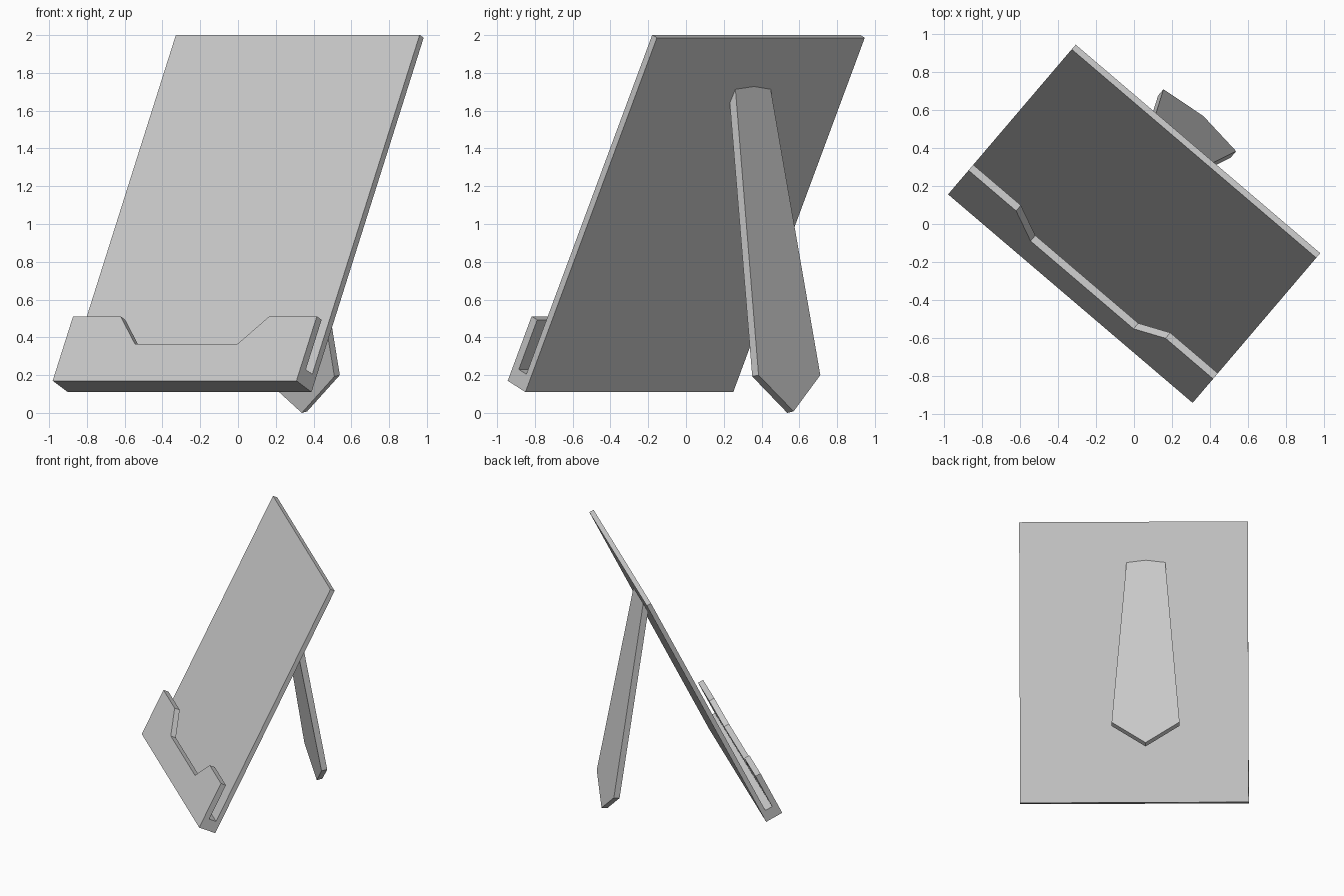
import bpy, bmesh
from math import radians
from mathutils import Matrix, Vector

if "Cube" in bpy.data.objects:
    bpy.data.objects.remove(bpy.data.objects["Cube"])

TURN = Matrix.Rotation(radians(-40.45), 4, 'Z')
TILT = Matrix.Rotation(radians(-26), 4, 'X')
# local frame of the sheet: x = width, y = towards the back, z = up the slope
SHEET = Matrix.Translation((-0.256, -0.300, 0.11)) @ TURN @ TILT


def loft(name, loop_a, loop_b, matrix):
    """Solid between two matching polygon loops."""
    bm = bmesh.new()
    a = [bm.verts.new(p) for p in loop_a]
    b = [bm.verts.new(p) for p in loop_b]
    bm.faces.new(a)
    bm.faces.new(b[::-1])
    for i in range(len(a)):
        j = (i + 1) % len(a)
        bm.faces.new((a[i], b[i], b[j], a[j]))
    bmesh.ops.recalc_face_normals(bm, faces=bm.faces)
    mesh = bpy.data.meshes.new(name)
    bm.to_mesh(mesh)
    bm.free()
    obj = bpy.data.objects.new(name, mesh)
    obj.matrix_world = matrix
    bpy.context.collection.objects.link(obj)
    return obj


# back board and front pocket: one J-shaped sheet profile, extruded along the width
W = 0.848
profile = [(0, 0), (0, 2.087), (-0.036, 2.087), (-0.036, 0.088),
           (-0.094, 0.088), (-0.094, 0.38), (-0.137, 0.38), (-0.137, 0)]
board = loft("board_with_pocket",
             [(-W, y, z) for y, z in profile],
             [(W, y, z) for y, z in profile], SHEET)

# notch in the front of the pocket
notch = [(-0.357, 0.217), (0.357, 0.217), (0.518, 0.38), (0.518, 0.45),
         (-0.518, 0.45), (-0.518, 0.38)]
cutter = loft("notch_cutter",
              [(x, -0.2, z) for x, z in notch],
              [(x, -0.065, z) for x, z in notch], SHEET)
cutter.hide_render = True
cutter.hide_viewport = True
cut = board.modifiers.new("notch", 'BOOLEAN')
cut.operation = 'DIFFERENCE'
cut.solver = 'EXACT'
cut.object = cutter

# rear leg: tapered strut with a pointed foot, cut to meet the board at the top
def leg_loop(half_top, points):
    (bt, zt), (bp, zp), (bs, zs), (bf, zf) = points
    return [(-half_top, bt, zt), (0, bp, zp), (half_top, bt, zt),
            (0.252, bs, zs), (0, bf, zf), (-0.252, bs, zs)]

outer = leg_loop(0.144, [(0.389, 1.713), (0.397, 1.728), (0.642, 0.2), (0.671, 0.008)])
inner = leg_loop(0.148, [(0.353, 1.64), (0.361, 1.655), (0.598, 0.193), (0.627, 0.0)])
loft("rear_leg", outer, inner, TURN @ Matrix.Translation((-0.091, 0, 0)))
